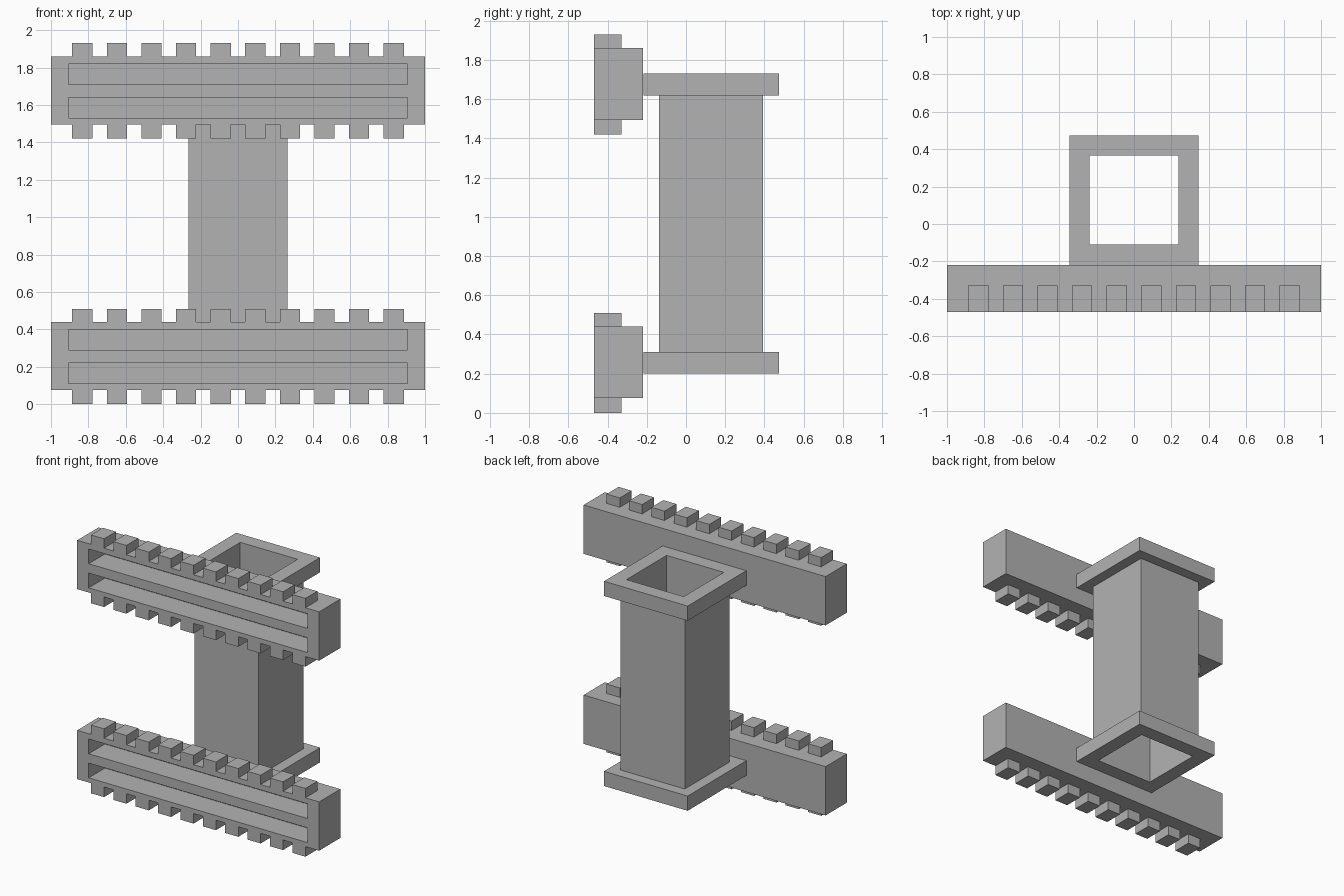
import bpy
import bmesh
from mathutils import Matrix, Vector

default = bpy.data.objects.get("Cube")
if default:
    bpy.data.objects.remove(default, do_unlink=True)

# Single grey material
grey = bpy.data.materials.new("plain_grey")
grey.use_nodes = True
COLOUR = (0.45, 0.45, 0.45, 1)
grey.diffuse_color = COLOUR
grey.node_tree.nodes["Principled BSDF"].inputs["Base Color"].default_value = COLOUR

FRONT, BEAM_BACK = -0.47, -0.22
BEAM_GAP = 1.42


def finish(name, bm):
    bmesh.ops.recalc_face_normals(bm, faces=bm.faces)
    mesh = bpy.data.meshes.new(name)
    bm.to_mesh(mesh)
    bm.free()
    mesh.materials.append(grey)
    obj = bpy.data.objects.new(name, mesh)
    bpy.context.collection.objects.link(obj)
    return obj


def add_box(bm, low, high):
    low, high = Vector(low), Vector(high)
    matrix = Matrix.Translation((low + high) / 2) @ Matrix.Diagonal((*(high - low), 1))
    bmesh.ops.create_cube(bm, size=1, matrix=matrix)


def cut(bm, point, normal):
    bmesh.ops.bisect_plane(bm, geom=bm.verts[:] + bm.edges[:] + bm.faces[:],
                           plane_co=point, plane_no=normal)


def make_beam(name, base):
    """Bar with two long slots sunk into its front."""
    bm = bmesh.new()
    add_box(bm, (-1, FRONT, base + 0.075), (1, BEAM_BACK, base + 0.44))
    slots = [(base + 0.11, base + 0.22), (base + 0.29, base + 0.40)]
    for x in (-0.905, 0.905):
        cut(bm, (x, 0, 0), (1, 0, 0))
    for slot in slots:
        for z in slot:
            cut(bm, (0, 0, z), (0, 0, 1))
    faces = []
    for face in bm.faces:
        c = face.calc_center_median()
        if c.y < FRONT + 0.001 and abs(c.x) < 0.9 and any(a < c.z < b for a, b in slots):
            faces.append(face)
    sunk = bmesh.ops.extrude_discrete_faces(bm, faces=faces)["faces"]
    bmesh.ops.translate(bm, verts=[v for f in sunk for v in f.verts], vec=(0, 0.19, 0))
    bmesh.ops.dissolve_limit(bm, angle_limit=0.01, verts=bm.verts, edges=bm.edges)
    return finish(name, bm)


def make_teeth(name, low, high):
    """Row of ten blocks along one edge of a beam."""
    bm = bmesh.new()
    for i in range(10):
        x = (i - 4.5) * 0.185
        add_box(bm, (x - 0.054, FRONT, low), (x + 0.054, -0.33, high))
    return finish(name, bm)


# Two slotted beams with teeth above and below
for level, base in (("lower", 0), ("upper", BEAM_GAP)):
    make_beam(level + "_beam", base)
    make_teeth(level + "_beam_bottom_teeth", base, base + 0.075)
    make_teeth(level + "_beam_top_teeth", base + 0.44, base + 0.51)

# Hollow square column with a flange at each end: (half width, height)
FLANGE, SHAFT, BORE = 0.346, 0.265, 0.237
section = [(BORE, 0.2), (FLANGE, 0.2), (FLANGE, 0.31), (SHAFT, 0.31),
           (SHAFT, 1.62), (FLANGE, 1.62), (FLANGE, 1.73), (BORE, 1.73)]
bm = bmesh.new()
rings = [[bm.verts.new((sx * r, 0.128 + sy * r, z))
          for sx, sy in ((-1, -1), (1, -1), (1, 1), (-1, 1))] for r, z in section]
for i, ring in enumerate(rings):
    above = rings[(i + 1) % len(rings)]
    for j in range(4):
        k = (j + 1) % 4
        bm.faces.new((ring[j], ring[k], above[k], above[j]))
finish("hollow_column", bm)
